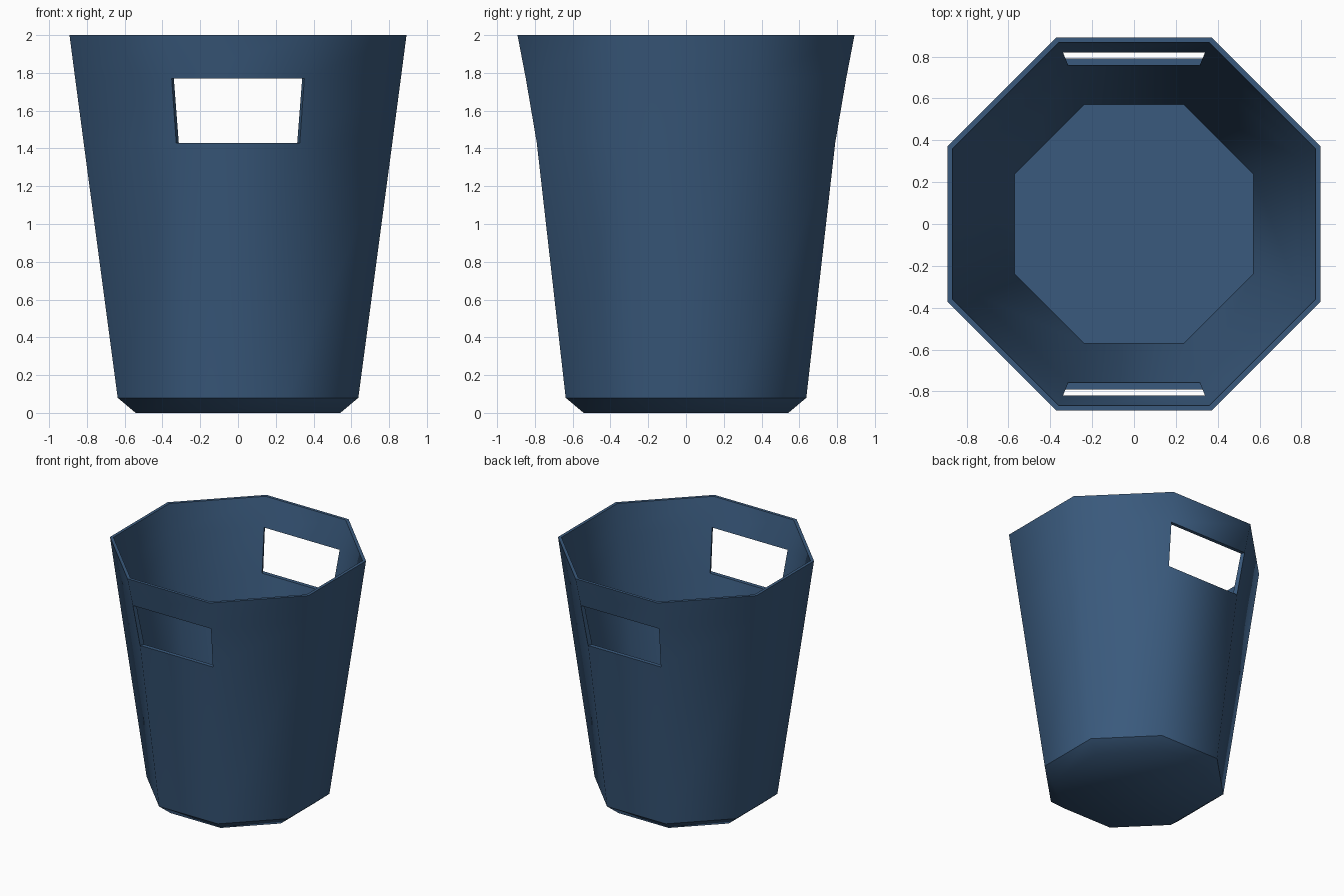
import bpy, bmesh, math

if "Cube" in bpy.data.objects:
    bpy.data.objects.remove(bpy.data.objects["Cube"])

mat = bpy.data.materials.new("slate_blue")
mat.diffuse_color = (0.042, 0.102, 0.205, 1)
mat.use_nodes = True
mat.node_tree.nodes["Principled BSDF"].inputs["Base Color"].default_value = mat.diffuse_color

bm = bmesh.new()
HOLES = (1, 5)            # back and front panels
COS = math.cos(math.pi / 8)


def ring(z, ry, rx=None):
    """Octagon ring; ry is the apothem at the handle panels, rx at the side panels."""
    out = []
    for k in range(8):
        a = math.radians(22.5 + 45 * k)
        r = (ry if k in (1, 2, 5, 6) else (rx or ry)) / COS
        out.append(bm.verts.new((r * math.cos(a), r * math.sin(a), z)))
    return out


def band(a, b, group, skip=()):
    for k in range(8):
        if k not in skip:
            n = (k + 1) % 8
            quad(a[k], a[n], b[n], b[k], group)


groups = {}


def quad(a, b, c, d, group):
    groups[bm.faces.new((a, b, c, d))] = group


# Outer shell, inner shell (handle panels bow inward slightly)
base = ring(0, 0.542)
outer = [ring(0.08, 0.637), ring(1.43, 0.79, 0.817),
         ring(1.77, 0.848, 0.862), ring(2, 0.892)]
inner = [ring(0.08, 0.572), ring(1.43, 0.757, 0.781),
         ring(1.77, 0.82, 0.834), ring(2, 0.868)]
for i in range(3):
    skip = HOLES if i == 1 else ()
    band(outer[i], outer[i + 1], "outer", skip)
    band(inner[i + 1], inner[i], "inner", skip)

# Chamfered underside, floor and rim
band(base, outer[0], "under")
groups[bm.faces.new(base[::-1])] = "under"
groups[bm.faces.new(inner[0])] = "floor"
band(outer[3], inner[3], "rim")

# Walls of the two handle openings
for k in HOLES:
    o = (outer[1][k], outer[1][k + 1], outer[2][k + 1], outer[2][k])
    n = (inner[1][k], inner[1][k + 1], inner[2][k + 1], inner[2][k])
    for j in range(4):
        m = (j + 1) % 4
        quad(o[j], o[m], n[m], n[j], "hole%d" % j)

# Smooth walls, sharp where parts meet
for f, g in groups.items():
    f.smooth = g in ("outer", "inner", "under")
for e in bm.edges:
    e.smooth = len({groups[f] for f in e.link_faces}) == 1
bmesh.ops.recalc_face_normals(bm, faces=bm.faces[:])

mesh = bpy.data.meshes.new("bin_body")
bm.to_mesh(mesh)
bm.free()
mesh.materials.append(mat)
body = bpy.data.objects.new("bin_body", mesh)
bpy.context.collection.objects.link(body)
